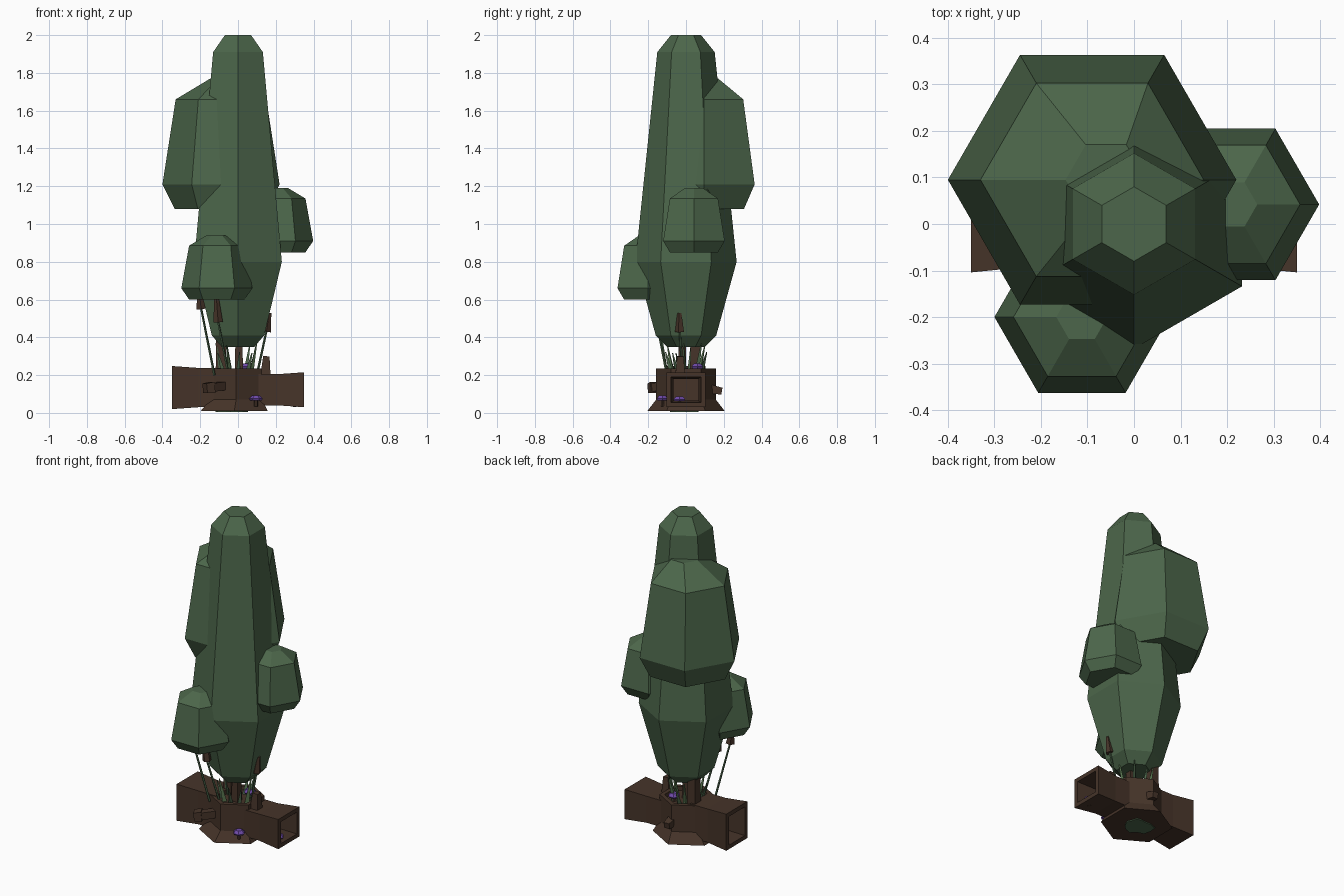
import bpy, bmesh, math, random
from mathutils import Vector

random.seed(4)
if "Cube" in bpy.data.objects:
    bpy.data.objects.remove(bpy.data.objects["Cube"])


def material(name, rgb):
    m = bpy.data.materials.new(name)
    m.use_nodes = True
    m.diffuse_color = (*rgb, 1)
    m.node_tree.nodes["Principled BSDF"].inputs["Base Color"].default_value = (*rgb, 1)
    return m


LEAF = material("leaf green", (0.072, 0.133, 0.069))
BARK = material("bark brown", (0.061, 0.034, 0.022))
FERN = material("fern green", (0.11, 0.2, 0.09))
PURPLE = material("mushroom purple", (0.16, 0.07, 0.4))


def loft(name, rings, mat, caps=True):
    """Skin a sequence of rings having equal point counts."""
    bm = bmesh.new()
    loops = [[bm.verts.new(p) for p in ring] for ring in rings]
    n = len(loops[0])
    for a, b in zip(loops, loops[1:]):
        for i in range(n):
            j = (i + 1) % n
            bm.faces.new((a[i], a[j], b[j], b[i]))
    if caps:
        bm.faces.new(loops[0][::-1])
        bm.faces.new(loops[-1])
    bmesh.ops.recalc_face_normals(bm, faces=bm.faces)
    mesh = bpy.data.meshes.new(name)
    bm.to_mesh(mesh)
    bm.free()
    mesh.materials.append(mat)
    obj = bpy.data.objects.new(name, mesh)
    bpy.context.collection.objects.link(obj)
    return obj


def ngon(x, y, z, r, n=6, turn=0.0):
    return [(x + r * math.cos(turn + math.tau * i / n),
             y + r * math.sin(turn + math.tau * i / n), z) for i in range(n)]


def lathe(name, x, y, profile, mat, turn=0.0, n=6):
    return loft(name, [ngon(x, y, z, r, n, turn) for z, r in profile], mat)


def spike(name, start, end, r0, r1, mat, n=4):
    """Straight tapered bar between two points."""
    a, b = Vector(start), Vector(end)
    q = (b - a).to_track_quat('Z', 'Y')

    def ring(c, r):
        return [c + q @ Vector(p) for p in ngon(0, 0, 0, r, n, math.pi / 4)]
    return loft(name, [ring(a, r0), ring(b, r1)], mat)


POINT_Y = math.pi / 6

# Foliage masses
lathe("main_foliage", 0, 0,
      [(0.35, 0.1), (0.41, 0.16), (0.8, 0.268), (1.91, 0.152), (2.0, 0.08)], LEAF, POINT_Y)
loft("back_foliage",
     [ngon(-0.09, 0.095, 1.08, 0.245), ngon(-0.09, 0.095, 1.21, 0.31),
      ngon(-0.09, 0.095, 1.66, 0.24), ngon(-0.06, 0.095, 1.77, 0.087)], LEAF)
for name, x, y, z in (("left_foliage", 0.21, 0.042, 0.85), ("front_foliage", -0.112, -0.2, 0.6)):
    lathe(name, x, y, [(z, 0.147), (z + 0.06, 0.188), (z + 0.285, 0.147), (z + 0.34, 0.055)], LEAF)

# Stump with flared foot and a recessed planting top
loft("stump", [ngon(-0.02, 0, 0.01, 0.205, 6, POINT_Y), ngon(-0.01, 0, 0.07, 0.158, 6, POINT_Y),
               ngon(-0.01, 0, 0.235, 0.158, 6, POINT_Y), ngon(-0.01, 0, 0.235, 0.13, 6, POINT_Y),
               ngon(-0.01, 0, 0.21, 0.13, 6, POINT_Y)], BARK)

# Ragged moss patch under the stump
moss = [(-0.02 + r * math.cos(a), r * math.sin(a)) for a, r in
        ((math.tau * i / 14, random.uniform(0.06, 0.11)) for i in range(14))]
loft("moss_patch", [[(x, y, z) for x, y in moss] for z in (0.004, 0.012)], LEAF)


# Hollow square log arms
def square(x, half, lo, hi):
    return [(x, -half, lo), (x, half, lo), (x, half, hi), (x, -half, hi)]


def arm(name, side, lo, hi):
    t, w = 0.025, 0.09
    loft(name, [square(side * 0.09, w, lo + 0.01, hi - 0.01),
                square(side * 0.21, w, lo + 0.01, hi - 0.01),
                square(side * 0.35, w + 0.014, lo, hi),
                square(side * 0.35, w + 0.014 - t, lo + t, hi - t),
                square(side * 0.21, w - t, lo + 0.01 + t, hi - 0.01 - t),
                square(side * 0.15, w - t, lo + 0.01 + t, hi - 0.01 - t)], BARK)


arm("left_log_arm", 1, 0.03, 0.215)
arm("right_log_arm", -1, 0.02, 0.248)

# Knots and broken branches on the stump
spike("front_knot", (-0.06, -0.09, 0.145), (-0.14, -0.165, 0.135), 0.03, 0.032, BARK)
spike("front_knot_tip", (-0.135, -0.16, 0.135), (-0.175, -0.18, 0.13), 0.042, 0.036, BARK)
spike("back_knot", (0, 0.11, 0.13), (0, 0.19, 0.115), 0.036, 0.026, BARK)
spike("arm_stub", (0.145, -0.03, 0.18), (0.15, -0.03, 0.3), 0.04, 0.024, BARK)

# Trunk posts holding up the foliage
spike("rear_trunk", (-0.09, 0.05, 0.2), (-0.09, 0.05, 0.46), 0.04, 0.036, BARK)
spike("front_trunk", (0.005, -0.02, 0.2), (0.005, -0.02, 0.5), 0.03, 0.025, BARK)

# Reeds with brown heads
for i, (foot, neck, tip) in enumerate((
        ((-0.125, -0.1, 0.2), (-0.195, -0.155, 0.55), (-0.205, -0.16, 0.64)),
        ((-0.05, -0.1, 0.2), (-0.105, -0.155, 0.48), (-0.115, -0.16, 0.62)),
        ((0.1, -0.02, 0.2), (0.15, -0.032, 0.43), (0.165, -0.034, 0.53)))):
    spike(f"reed_stem_{i}", foot, neck, 0.007, 0.006, LEAF, 5)
    spike(f"reed_head_{i}", neck, tip, 0.026, 0.012, BARK, 5)

# Fern blades around the planting top
for i in range(9):
    a = math.tau * i / 9 + random.uniform(-0.2, 0.2)
    c, s = math.cos(a), math.sin(a)
    h = random.uniform(0.31, 0.38)
    spike(f"fern_blade_{i}", (0.075 * c - 0.01, 0.075 * s, 0.2), (0.11 * c - 0.01, 0.11 * s, h),
          0.016, 0.003, FERN if i % 3 == 0 else LEAF, 3)

# Mushroom caps
for i, (x, y, z) in enumerate(((0.095, -0.125, 0.065), (0.3, -0.035, 0.062), (0.04, 0.06, 0.235))):
    lathe(f"mushroom_stem_{i}", x, y, [(z - 0.03, 0.01), (z + 0.005, 0.01)], BARK)
    lathe(f"mushroom_cap_{i}", x, y, [(z, 0.03), (z + 0.01, 0.036), (z + 0.026, 0.02)], PURPLE)
